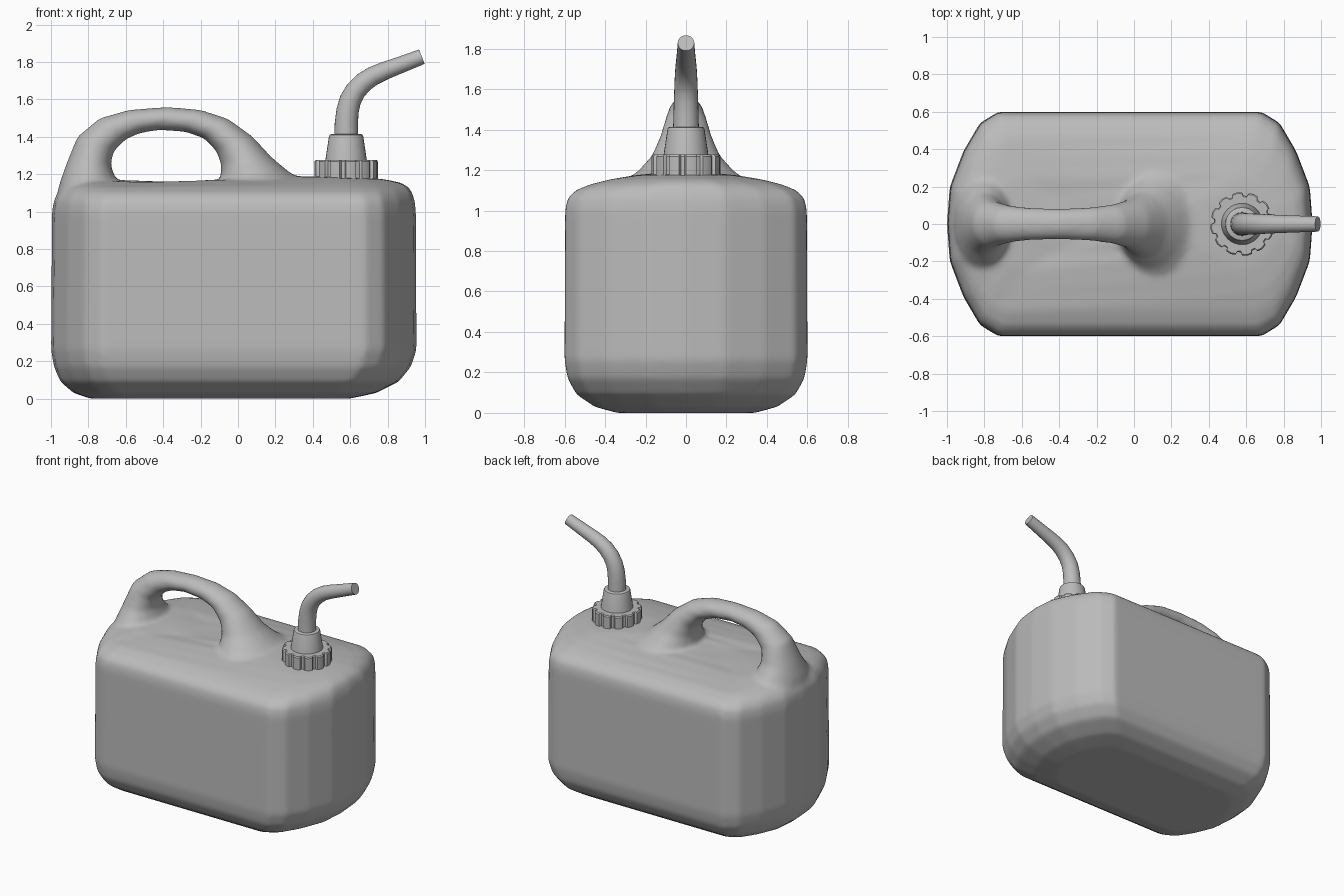
import bpy, bmesh, math
from mathutils import Vector

if "Cube" in bpy.data.objects:
    bpy.data.objects.remove(bpy.data.objects["Cube"], do_unlink=True)

grey = bpy.data.materials.new("plain grey")
grey.use_nodes = True
grey.diffuse_color = (0.5, 0.5, 0.5, 1)
grey.node_tree.nodes["Principled BSDF"].inputs["Base Color"].default_value = (0.5, 0.5, 0.5, 1)


def loft(bm, rings):
    """Skin a stack of equal rings and cap both ends."""
    rows = [[bm.verts.new(p) for p in ring] for ring in rings]
    n = len(rows[0])
    for a, b in zip(rows, rows[1:]):
        for i in range(n):
            j = (i + 1) % n
            bm.faces.new((a[i], a[j], b[j], b[i]))
    bm.faces.new(rows[0])
    bm.faces.new(rows[-1])


def finish(name, bm):
    bmesh.ops.recalc_face_normals(bm, faces=bm.faces)
    mesh = bpy.data.meshes.new(name)
    bm.to_mesh(mesh)
    bm.free()
    mesh.materials.append(grey)
    obj = bpy.data.objects.new(name, mesh)
    bpy.context.collection.objects.link(obj)
    for other in bpy.context.selected_objects:
        other.select_set(False)
    obj.select_set(True)
    bpy.context.view_layer.objects.active = obj
    bpy.ops.object.shade_smooth_by_angle(angle=math.radians(35))
    return obj


def oval(center, u, v, n):
    """Ring of n points around center, spanned by half axes u and v."""
    turn = [math.tau * i / n for i in range(n)]
    return [center + u * math.cos(t) + v * math.sin(t) for t in turn]


# Tank: rounded plan outline, lofted through height
quarter = [(1, 0), (.985, .33), (.91, .65), (.82, .9), (.72, 1)]
half = quarter + [(-x, y) for x, y in reversed(quarter)]
outline = half + [(x, -y) for x, y in reversed(half[1:-1])]

# height, left end, right end, half depth
levels = [
    (0, -.79, .6, .34), (.03, -.88, .74, .45), (.09, -.95, .86, .54),
    (.17, -.985, .925, .585), (.26, -1, .955, .6), (1, -.995, .952, .597),
    (1.06, -.985, .945, .585), (1.1, -.965, .932, .545), (1.13, -.94, .915, .47),
    (1.155, -.9, .87, .37), (1.175, -.8, .77, .25), (1.185, -.6, .55, .15),
    (1.19, -.3, .25, .06)]


def tank_ring(z, x0, x1, depth):
    ring = []
    for ox, oy in outline:
        x = (x0 + x1) / 2 + ox * (x1 - x0) / 2
        dip = .035 * math.exp(-((x + .35) / .3) ** 2) if z > 1.14 else 0
        ring.append(Vector((x, oy * depth, z - dip)))
    return ring


bm = bmesh.new()
loft(bm, [tank_ring(*level) for level in levels])

# Handle: arch with flared feet, as outer x z, inner x z, half width
arch = [
    (.40, 1.13, -.12, 1.08, .36), (.27, 1.215, -.095, 1.17, .24),
    (.18, 1.29, -.09, 1.25, .17), (.08, 1.4, -.115, 1.32, .13),
    (-.05, 1.495, -.18, 1.39, .105), (-.2, 1.545, -.28, 1.425, .09),
    (-.38, 1.56, -.42, 1.435, .082), (-.58, 1.545, -.52, 1.42, .087),
    (-.74, 1.5, -.6, 1.385, .1), (-.86, 1.4, -.665, 1.32, .125),
    (-.92, 1.25, -.68, 1.25, .165), (-.955, 1.15, -.655, 1.18, .23),
    (-.98, 1.04, -.6, 1.1, .33)]
rings = []
for ox, oz, ix, iz, width in arch:
    outer, inner = Vector((ox, 0, oz)), Vector((ix, 0, iz))
    rings.append(oval((outer + inner) / 2, (outer - inner) / 2, Vector((0, width, 0)), 20))
loft(bm, rings)
tank = finish("tank_with_handle", bm)

# Fuse tank and handle into one moulded skin
fuse = tank.modifiers.new("fuse", 'REMESH')
fuse.mode = 'VOXEL'
fuse.voxel_size = .016
fuse.use_smooth_shade = True
soften = tank.modifiers.new("soften", 'SMOOTH')
soften.factor = .5
soften.iterations = 10

# Cap: ring of wide grip teeth with narrow notches
CAP_X = .578
bm = bmesh.new()
teeth = 12
grip = []
for k in range(teeth):
    for step, radius in ((0, .168), (.3, .172), (.6, .168), (.68, .152), (.92, .152)):
        t = math.tau * (k + step) / teeth
        grip.append((radius * math.cos(t), radius * math.sin(t)))
loft(bm, [[Vector((CAP_X + x * s, y * s, z)) for x, y in grip]
          for z, s in ((1.17, 1), (1.268, 1), (1.276, .96))])
finish("grip_cap", bm)

# Nozzle collar: tapered cone with a softened rim
bm = bmesh.new()
loft(bm, [oval(Vector((CAP_X, 0, z)), Vector((r, 0, 0)), Vector((0, r, 0)), 32)
          for z, r in ((1.26, .113), (1.4, .092), (1.41, .088), (1.414, .08))])
finish("nozzle_collar", bm)

# Spout: bent tube narrowing to the tip, as x, z, radius
path = [(.578, 1.39, .064), (.579, 1.47, .062), (.586, 1.54, .06), (.601, 1.597, .058),
        (.63, 1.648, .056), (.67, 1.69, .054), (.72, 1.724, .051), (.785, 1.753, .048),
        (.86, 1.781, .045), (.983, 1.828, .041)]
points = [Vector((x, 0, z)) for x, z, r in path]
rings = []
for i, (x, z, r) in enumerate(path):
    along = (points[min(i + 1, len(points) - 1)] - points[max(i - 1, 0)]).normalized()
    side = Vector((0, 1, 0))
    rings.append(oval(points[i], side * r, along.cross(side) * r, 24))
bm = bmesh.new()
loft(bm, rings)
finish("spout", bm)
